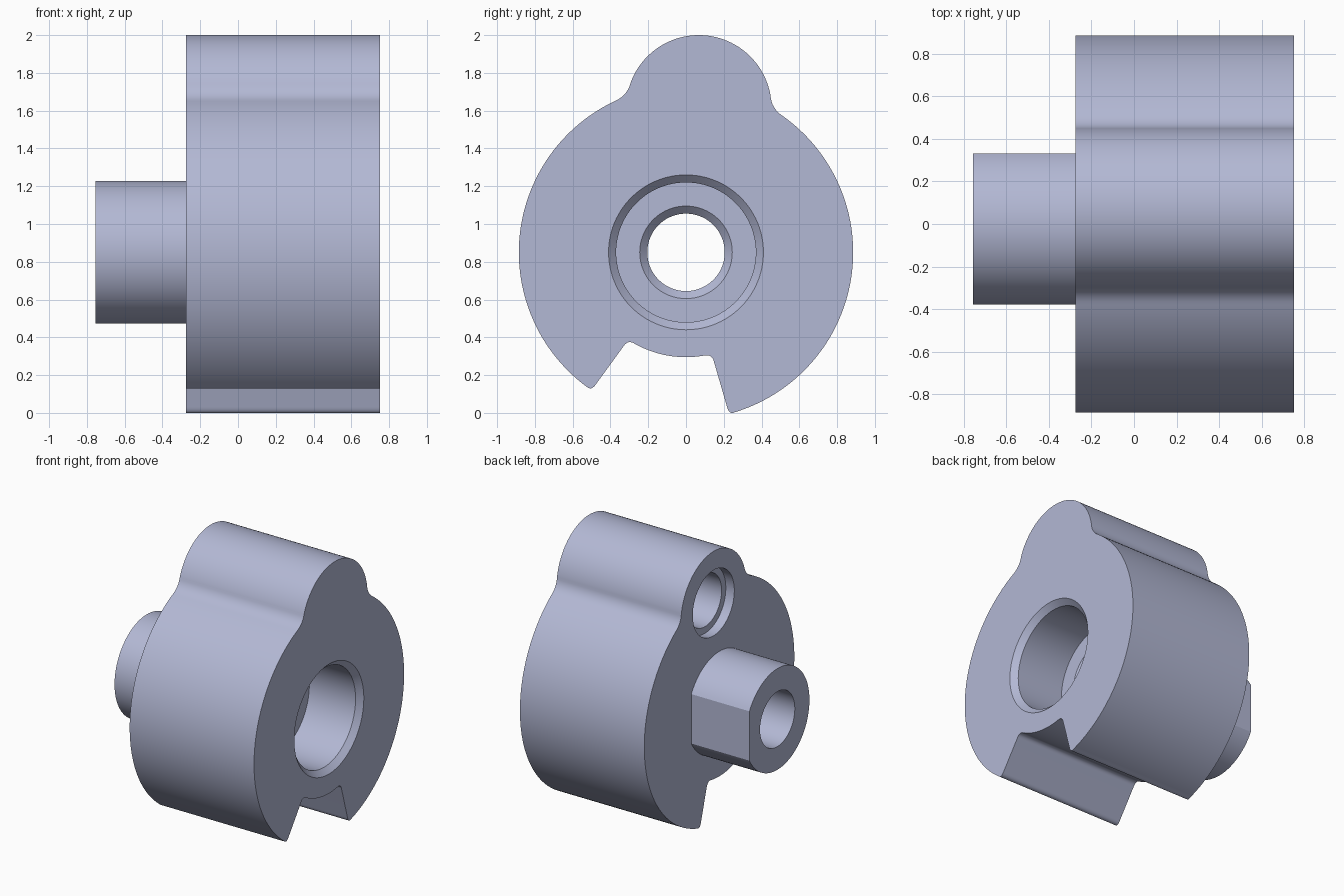
import bpy, bmesh, math
from mathutils import Vector

if "Cube" in bpy.data.objects:
    bpy.data.objects.remove(bpy.data.objects["Cube"])

AXIS = Vector((0.0, 0.85))          # main axis in (y, z)
LOBE = Vector((0.068, 1.615))       # lobe axis in (y, z)
R_MAIN, R_LOBE, R_NOTCH = 0.885, 0.385, 0.555
X0, X1, X_BOSS = -0.275, 0.752, -0.755

steel = bpy.data.materials.new("blue grey metal")
steel.diffuse_color = (0.45, 0.48, 0.66, 1)
steel.use_nodes = True
steel.node_tree.nodes["Principled BSDF"].inputs["Base Color"].default_value = steel.diffuse_color


def make_object(name, bm):
    bmesh.ops.recalc_face_normals(bm, faces=bm.faces)
    mesh = bpy.data.meshes.new(name)
    bm.to_mesh(mesh)
    bm.free()
    mesh.materials.append(steel)
    obj = bpy.data.objects.new(name, mesh)
    bpy.context.collection.objects.link(obj)
    return obj


def prism(name, points, xa, xb):
    """Extrude a closed (y, z) outline along x."""
    bm = bmesh.new()
    face = bm.faces.new([bm.verts.new((xa, p[0], p[1])) for p in points])
    new = bmesh.ops.extrude_face_region(bm, geom=[face])["geom"]
    bmesh.ops.translate(bm, vec=(xb - xa, 0, 0),
                        verts=[v for v in new if isinstance(v, bmesh.types.BMVert)])
    return make_object(name, bm)


def lathe(name, profile, centre, n=96):
    """Closed solid turned about an x-parallel axis from (x, radius) points."""
    bm = bmesh.new()
    rings = [[bm.verts.new((x, centre.x + r * math.cos(2 * math.pi * i / n),
                            centre.y + r * math.sin(2 * math.pi * i / n)))
              for i in range(n)] for x, r in profile]
    for a, b in zip(rings, rings[1:]):
        for i in range(n):
            j = (i + 1) % n
            bm.faces.new((a[i], a[j], b[j], b[i]))
    bm.faces.new(rings[0])
    bm.faces.new(rings[-1])
    return make_object(name, bm)


def arc(c, r, a0, a1, n):
    return [c + r * Vector((math.cos(a0 + (a1 - a0) * i / n),
                            math.sin(a0 + (a1 - a0) * i / n))) for i in range(n + 1)]


def blend(p, corner, q, n=8):
    """Rounded corner between p and q (end points left out)."""
    return [p * (1 - t) ** 2 + corner * 2 * t * (1 - t) + q * t * t
            for t in (i / n for i in range(1, n))]


def ang(p, c):
    a = math.atan2(p.y - c.y, p.x - c.x)
    return a


def toward(p, q, d):
    return p + (q - p).normalized() * d


# Outline corners: notch walls and the meeting points of lobe and disc
tip_r, root_r = Vector((0.23, -0.012)), Vector((0.136, 0.312))
tip_l, root_l = Vector((-0.502, 0.117)), Vector((-0.305, 0.388))
meet_r, meet_l = Vector((0.452, 1.61)), Vector((-0.311, 1.678))
TAU = 2 * math.pi
dm, dl, dn = 0.075 / R_MAIN, 0.07 / R_LOBE, 0.04 / R_NOTCH

right = arc(AXIS, R_MAIN, ang(tip_r, AXIS) + 0.035, ang(meet_r, AXIS) - dm, 70)
lobe = arc(LOBE, R_LOBE, ang(meet_r, LOBE) + dl,
           ang(meet_l, LOBE) % TAU - dl, 56)
left = arc(AXIS, R_MAIN, ang(meet_l, AXIS) + dm,
           ang(tip_l, AXIS) % TAU - 0.035, 70)
floor = arc(AXIS, R_NOTCH, ang(root_l, AXIS) + dn, ang(root_r, AXIS) - dn, 20)
wall_l = [toward(tip_l, root_l, 0.04), toward(root_l, tip_l, 0.04)]
wall_r = [toward(root_r, tip_r, 0.04), toward(tip_r, root_r, 0.045)]

sections = [right, lobe, left, wall_l, floor, wall_r]
corners = [meet_r, meet_l, tip_l, root_l, root_r, tip_r]
outline = []
for i, (sec, corner) in enumerate(zip(sections, corners)):
    outline += sec + blend(sec[-1], corner, sections[(i + 1) % 6][0])
lift = min(p.y for p in outline)
outline = [Vector((p.x, max(p.y, 0.0))) for p in outline]

body = prism("cam_body", outline, X0, X1)

# Shaft boss with one flat on the back
R_BOSS, FLAT = 0.378, 0.33
a = math.acos(FLAT / R_BOSS)
boss = prism("boss", arc(AXIS, R_BOSS, a, TAU - a, 90), X_BOSS, X0 + 0.1)

# Stepped and chamfered through bore
bore = lathe("bore_cutter", [(X1 + 0.02, 0.43), (X1 - 0.04, 0.37), (0.33, 0.37),
                             (0.33, 0.245), (0.29, 0.205), (-0.9, 0.205)], AXIS)
# Blind counterbored hole in the lobe
pin = lathe("pin_hole_cutter", [(X0 - 0.1, 0.245), (X0 + 0.07, 0.245),
                                (X0 + 0.07, 0.195), (X0 + 0.6, 0.195)], LOBE)

for tool, op in ((boss, 'UNION'), (bore, 'DIFFERENCE'), (pin, 'DIFFERENCE')):
    mod = body.modifiers.new(tool.name, 'BOOLEAN')
    mod.object, mod.operation, mod.solver = tool, op, 'EXACT'
    tool.hide_render = True

# Bake the booleans, drop the tools, then smooth the curved walls
bpy.context.view_layer.update()
baked = bpy.data.meshes.new_from_object(
    body.evaluated_get(bpy.context.evaluated_depsgraph_get()))
body.modifiers.clear()
body.data = baked
for tool in (boss, bore, pin):
    bpy.data.objects.remove(tool)
baked.materials.clear()
baked.materials.append(steel)
for poly in baked.polygons:
    poly.material_index = 0
bpy.ops.object.select_all(action='DESELECT')
body.select_set(True)
bpy.context.view_layer.objects.active = body
bpy.ops.object.shade_smooth_by_angle(angle=math.radians(28))
